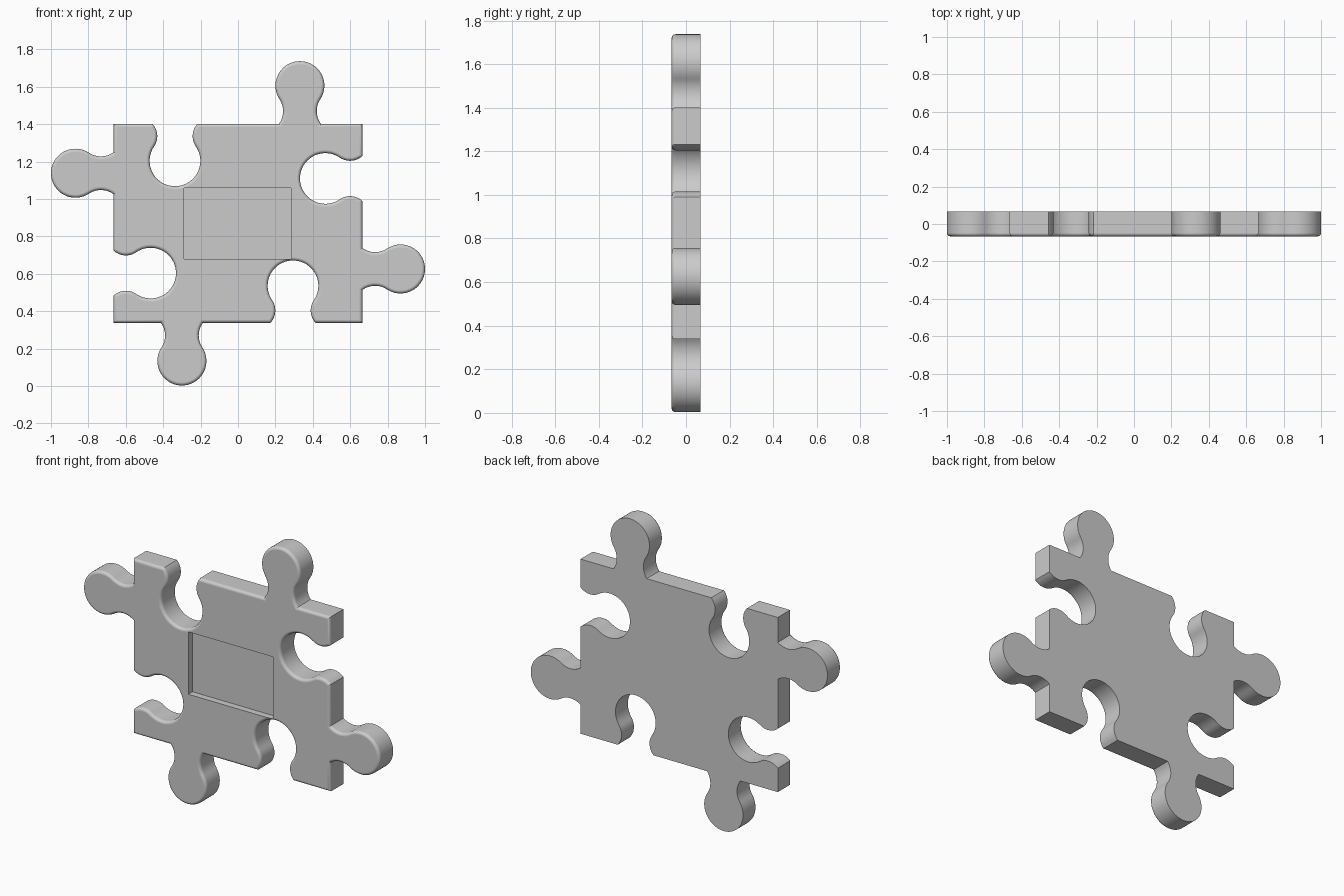
import bpy, bmesh
from math import sin, cos, asin, atan2, sqrt, pi
from mathutils import Vector

if "Cube" in bpy.data.objects:
    bpy.data.objects.remove(bpy.data.objects["Cube"])

LEFT, RIGHT, LOW, HIGH = -0.665, 0.665, 0.338, 1.402
HALF_DEPTH, ROUNDING, RECESS_DEPTH = 0.066, 0.018, 0.04


def arc(cu, cv, r, a, b, n):
    return [(cu + r * cos(a + (b - a) * i / n), cv + r * sin(a + (b - a) * i / n))
            for i in range(n + 1)]


def knob(r, waist, waist_v, head_v):
    """Round head joined to the edge by two flared arcs, as (along, outward) points."""
    dv = head_v - waist_v
    flare = (waist ** 2 + dv ** 2 - r ** 2) / (2 * (r - waist))
    tangent = atan2(dv, waist + flare)
    side = arc(-waist - flare, waist_v, flare, -asin(waist_v / flare), tangent, 12)
    head = arc(0, head_v, r, pi + tangent, -tangent, 40)
    return side + head[1:-1] + [(-u, v) for u, v in reversed(side)]


TAB = knob(0.131, 0.09, 0.068, 0.204)
SOCKET = [(u, -v) for u, v in knob(0.1355, 0.0945, 0.066, 0.198)]

# Each side: start corner, travel direction, features as (distance, shape)
sides = [
    ((LEFT, LOW), (1, 0), [(-0.30 - LEFT, TAB), (0.294 - LEFT, SOCKET)]),
    ((RIGHT, LOW), (0, 1), [(0.626 - LOW, TAB), (1.11 - LOW, SOCKET)]),
    ((RIGHT, HIGH), (-1, 0), [(RIGHT - 0.331, TAB), (RIGHT + 0.337, SOCKET)]),
    ((LEFT, HIGH), (0, -1), [(HIGH - 1.138, TAB), (HIGH - 0.604, SOCKET)]),
]
outline = []
for corner, direction, features in sides:
    start, along = Vector(corner), Vector(direction)
    outward = Vector((along.y, -along.x))
    outline.append(start)
    for distance, shape in features:
        outline += [start + along * (distance + u) + outward * v for u, v in shape]

# Puzzle plate: extruded outline with a rounded front rim
bm = bmesh.new()
front = bm.faces.new([bm.verts.new((p.x, -HALF_DEPTH, p.y)) for p in outline])
rim = list(front.edges)
result = bmesh.ops.extrude_face_region(bm, geom=[front], use_keep_orig=True)
back_verts = [g for g in result["geom"] if isinstance(g, bmesh.types.BMVert)]
bmesh.ops.translate(bm, verts=back_verts, vec=(0, 2 * HALF_DEPTH, 0))
bmesh.ops.recalc_face_normals(bm, faces=bm.faces[:])
bmesh.ops.bevel(bm, geom=rim, offset=ROUNDING, segments=4, profile=0.5,
                affect='EDGES', clamp_overlap=False)
mesh = bpy.data.meshes.new("puzzle_piece")
bm.to_mesh(mesh)
bm.free()
piece = bpy.data.objects.new("puzzle_piece", mesh)
bpy.context.collection.objects.link(piece)

# Shallow rectangular recess in the front
bpy.ops.mesh.primitive_cube_add(size=1, location=(-0.003, -HALF_DEPTH, 0.869))
cutter = bpy.context.object
cutter.name = "recess_cutter"
cutter.hide_render = True
cutter.scale = (0.572, 2 * RECESS_DEPTH, 0.38)
bpy.context.view_layer.update()

bpy.ops.object.select_all(action='DESELECT')
piece.select_set(True)
bpy.context.view_layer.objects.active = piece
cut = piece.modifiers.new("recess", 'BOOLEAN')
cut.operation, cut.solver, cut.object = 'DIFFERENCE', 'EXACT', cutter
bpy.ops.object.modifier_apply(modifier=cut.name)
bpy.data.objects.remove(cutter)

# Smooth curved walls, flat large faces
bpy.ops.object.shade_smooth_by_angle(angle=pi / 6)
weighted = piece.modifiers.new("flat_faces", 'WEIGHTED_NORMAL')
weighted.keep_sharp = True

# Plain grey throughout
grey = bpy.data.materials.new("plain_grey")
grey.use_nodes = True
colour = (0.6, 0.6, 0.6, 1)
grey.diffuse_color = colour
grey.node_tree.nodes["Principled BSDF"].inputs["Base Color"].default_value = colour
piece.data.materials.clear()
piece.data.materials.append(grey)
